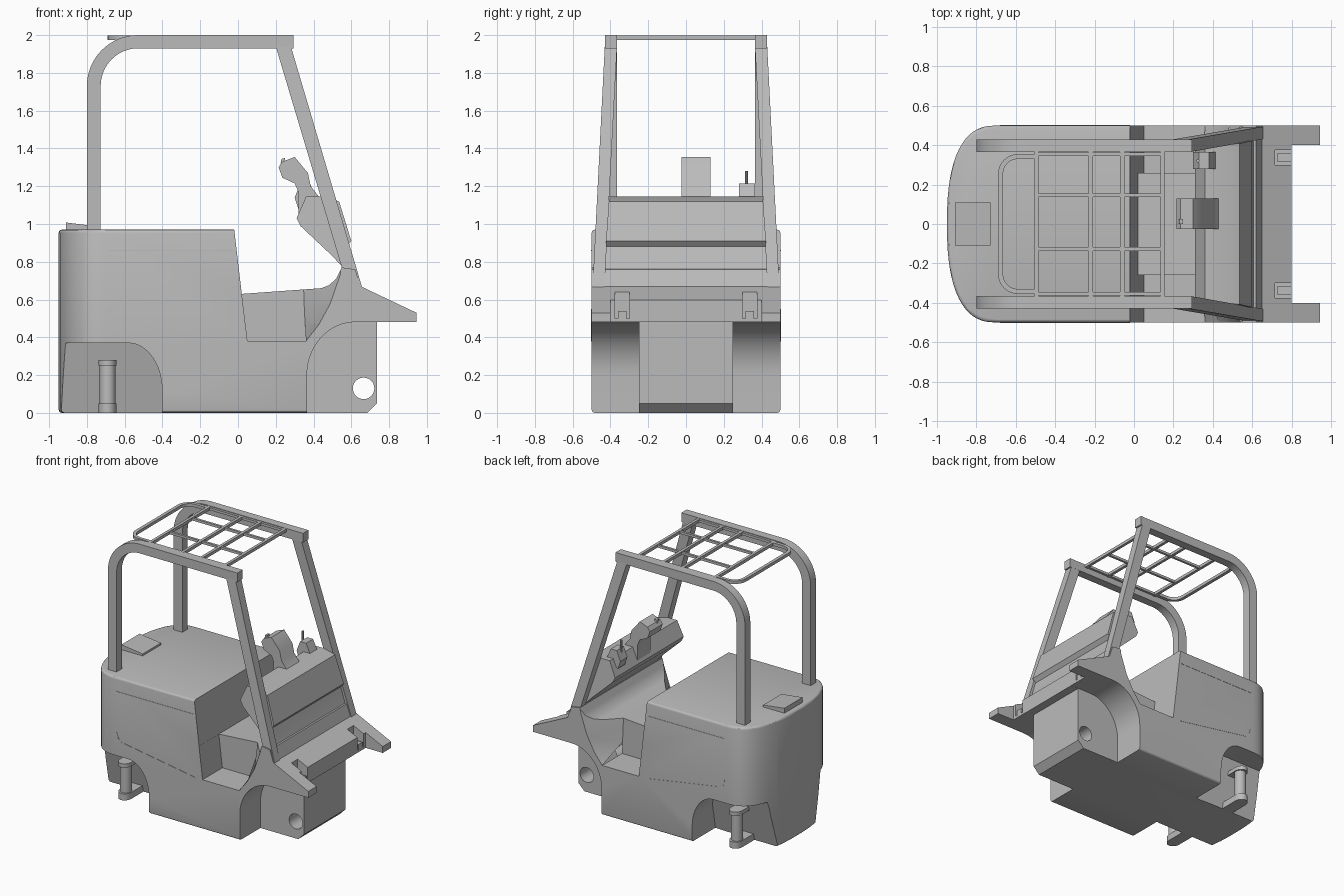
import bpy, bmesh
from math import sin, cos, pi, radians

if "Cube" in bpy.data.objects:
    bpy.data.objects.remove(bpy.data.objects["Cube"])

grey = bpy.data.materials.new("plain_grey")
grey.use_nodes = True
COLOUR = (0.5, 0.5, 0.5, 1)
grey.diffuse_color = COLOUR
grey.node_tree.nodes["Principled BSDF"].inputs["Base Color"].default_value = COLOUR


def loft(name, a, b, smooth=True):
    """Solid between two matching rings of 3D points."""
    bm = bmesh.new()
    va, vb = ([bm.verts.new(p) for p in ring] for ring in (a, b))
    n = len(va)
    bm.faces.new(va)
    bm.faces.new(vb[::-1])
    for i in range(n):
        j = (i + 1) % n
        bm.faces.new((va[i], vb[i], vb[j], va[j]))
    bmesh.ops.recalc_face_normals(bm, faces=bm.faces)
    mesh = bpy.data.meshes.new(name)
    bm.to_mesh(mesh)
    bm.free()
    mesh.materials.append(grey)
    ob = bpy.data.objects.new(name, mesh)
    bpy.context.collection.objects.link(ob)
    if smooth:
        finish(ob)
    return ob


def activate(ob):
    bpy.ops.object.select_all(action='DESELECT')
    ob.select_set(True)
    bpy.context.view_layer.objects.active = ob


def finish(ob):
    activate(ob)
    bpy.ops.object.shade_smooth_by_angle(angle=radians(30))


def side_prism(name, pts, y0, y1, smooth=True):
    return loft(name, [(x, y0, z) for x, z in pts], [(x, y1, z) for x, z in pts], smooth)


def plan_prism(name, pts, z0, z1, smooth=True):
    return loft(name, [(x, y, z0) for x, y in pts], [(x, y, z1) for x, y in pts], smooth)


def box(name, x0, x1, y0, y1, z0, z1, smooth=True):
    return plan_prism(name, [(x0, y0), (x1, y0), (x1, y1), (x0, y1)], z0, z1, smooth)


def arc(cx, cy, rx, ry, a0, a1, n=12):
    return [(cx + rx * cos(radians(a0 + (a1 - a0) * i / n)),
             cy + ry * sin(radians(a0 + (a1 - a0) * i / n))) for i in range(n + 1)]


def boolean(ob, tool, op='DIFFERENCE'):
    activate(ob)
    mod = ob.modifiers.new("cut", 'BOOLEAN')
    mod.operation, mod.object, mod.solver = op, tool, 'EXACT'
    bpy.ops.object.modifier_apply(modifier=mod.name)
    bpy.data.objects.remove(tool)


# Main body: side profile trimmed by a rounded plan with softened rims
body = side_prism("body", [
    (-1, -0.1), (0.63, -0.1), (0.685, 0), (0.735, 0.05), (0.735, 0.48), (0.945, 0.48),
    (0.945, 0.53), (0.65, 0.67), (0.62, 0.76), (0.55, 0.77), (0.52, 0.71),
    (0.48, 0.675), (0.44, 0.66), (0.02, 0.63), (-0.02, 0.97), (-0.02, 1.1), (-1, 1.1)],
    -0.6, 0.6, False)
rear = []
for i in range(33):
    t = pi / 2 - pi * i / 32
    s = sin(t)
    rear.append((-0.7 - 0.25 * max(cos(t), 0) ** 0.8,
                 0.5 * abs(s) ** 0.8 * (1 if s > 0 else -1)))
plan = plan_prism("plan_trim", [(1.2, 0.5)] + rear + [(1.2, -0.5)], 0, 0.97, False)
activate(plan)
bev = plan.modifiers.new("soft", 'BEVEL')
bev.width, bev.segments, bev.angle_limit = 0.018, 3, radians(50)
bpy.ops.object.modifier_apply(modifier=bev.name)
boolean(body, plan, 'INTERSECT')

# Gap between the front fenders and the axle hole
boolean(body, box("gap", 0.8, 1.1, -0.4, 0.4, 0.3, 0.8, False))
boolean(body, side_prism("axle_hole", arc(0.665, 0.13, 0.057, 0.057, 0, 345, 23), -0.7, 0.7, False))

front_arch = [(1.2, -0.1), (0.365, -0.1)] + arc(0.62, 0.2, 0.255, 0.281, 180, 90) + [(1.2, 0.481)]
rear_arch = [(-1.1, -0.1), (-0.402, -0.1)] + arc(-0.58, 0.12, 0.178, 0.25, 0, 90) + [(-1.1, 0.37)]
step_out = [(0.05, 0.38), (0.36, 0.38), (0.43, 0.47), (0.49, 0.58), (0.545, 0.74), (0.545, 0.8), (0.021, 0.8), (0.021, 0.62)]
step_in = [(0.05, 0.38), (0.36, 0.38), (0.355, 0.47), (0.35, 0.58), (0.345, 0.74), (0.345, 0.8), (0.021, 0.8), (0.021, 0.62)]
for s in (1, -1):
    # Wheel wells, foot steps and fender notches
    boolean(body, side_prism("front_well", front_arch, s * 0.25, s * 0.7, False))
    boolean(body, loft("rear_well", [(x, s * (0.2 + 0.33 * max(z, 0)), z) for x, z in rear_arch],
                       [(x, s * 0.7, z) for x, z in rear_arch], False))
    boolean(body, loft("step", [(x, s * 0.26, z) for x, z in step_in],
                       [(x, s * 0.502, z) for x, z in step_out], False))
    boolean(body, box("notch", 0.715, 0.85, s * 0.3, s * 0.375, 0.5, 0.8, False))
finish(body)

# Dashboard cowl, narrowing toward the top
cowl = side_prism("cowl", [
    (0.36, 1.145), (0.44, 1.145), (0.535, 1.12), (0.60, 0.91), (0.575, 0.88), (0.605, 0.77),
    (0.645, 0.66), (0.54, 0.66), (0.555, 0.77), (0.5, 0.83), (0.33, 0.99), (0.31, 1.03)], -1, 1)
for v in cowl.data.vertices:
    v.co.y *= 0.44 - 0.07 * (v.co.z - 0.67)

# Steering console and rear hood latch
side_prism("steering_console", [
    (0.32, 1.03), (0.32, 1.17), (0.30, 1.215), (0.235, 1.245), (0.215, 1.30), (0.235, 1.33),
    (0.30, 1.355), (0.37, 1.27), (0.385, 1.2), (0.44, 1.13), (0.44, 1.03)], -0.025, 0.13)
side_prism("console_knob", [(0.225, 1.32), (0.25, 1.33), (0.25, 1.35), (0.23, 1.345)], 0.0, 0.025)
side_prism("lever_base", [(0.32, 1.08), (0.30, 1.14), (0.33, 1.215), (0.38, 1.215), (0.42, 1.13)], 0.28, 0.365)
plan_prism("lever_stick", arc(0.325, 0.32, 0.008, 0.008, 0, 315, 7), 1.18, 1.28)
side_prism("hood_latch", [(-0.91, 0.95), (-0.91, 1.008), (-0.73, 0.985), (-0.73, 0.95)], -0.11, 0.11)

# Overhead guard: rear post and roof rail in one bent piece, plus raked front post
rail = ([(-0.8, 0.94)] + arc(-0.53, 1.73, 0.27, 0.27, 180, 90, 16) + [(0.295, 2), (0.295, 1.93)]
        + arc(-0.53, 1.73, 0.197, 0.2, 90, 180, 16) + [(-0.727, 0.94)])
for s, tag in ((1, "left"), (-1, "right")):
    side_prism(tag + "_guard_rail", rail, s * 0.365, s * 0.43)

    def quad(x, w, y0, y1, z):
        return [(x, s * y0, z), (x + w, s * y0, z), (x + w, s * y1, z), (x, s * y1, z)]
    loft(tag + "_front_post", quad(0.20, 0.08, 0.365, 0.43, 1.94), quad(0.6, 0.076, 0.435, 0.498, 0.6))

    # Steering knuckle in the rear well
    plan_prism(tag + "_knuckle_pin", arc(-0.69, s * 0.37, 0.042, 0.042, 0, 345, 23), 0.04, 0.27)
    for part, z0, z1 in (("lower", 0, 0.05), ("upper", 0.25, 0.28)):
        ear = [(-0.738, 0.15)] + arc(-0.69, 0.37, 0.048, 0.06, 180, 0, 12) + [(-0.642, 0.15)]
        plan_prism(f"{tag}_knuckle_{part}_ear", [(x, s * y) for x, y in ear], z0, z1)

    # Small hinge blocks in the fender notches, and panel seams
    box(tag + "_hinge", 0.73, 0.8, s * 0.315, s * 0.36, 0.49, 0.54)
    side_prism(tag + "_upper_seam", [(-0.68, 0.857), (-0.03, 0.857), (-0.03, 0.863), (-0.68, 0.863)],
               s * 0.499, s * 0.502)
    side_prism(tag + "_lower_seam", [(-0.68, 0.55), (-0.665, 0.5), (-0.63, 0.477), (-0.02, 0.377),
                                     (-0.02, 0.383), (-0.63, 0.483), (-0.66, 0.505), (-0.675, 0.55)],
               s * 0.499, s * 0.502)

# Roof grille
for i, x in enumerate((-0.495, -0.22, -0.06, 0.145)):
    box(f"roof_cross_bar_{i}", x - 0.011, x + 0.011, -0.38, 0.38, 1.975, 1.998)
for i, y in enumerate((-0.355, -0.127, 0.147, 0.355)):
    box(f"roof_long_bar_{i}", -0.5, 0.15, y - 0.009, y + 0.009, 1.977, 1.996)
outer = arc(-0.59, 0.255, 0.1, 0.1, 90, 180, 8)
inner = arc(-0.59, 0.255, 0.075, 0.075, 90, 180, 8)


def half_loop(pts):
    side = [(-0.49, pts[0][1])] + pts
    return side + [(x, -y) for x, y in reversed(side)]


plan_prism("rear_roof_loop", half_loop(outer) + half_loop(inner)[::-1], 1.975, 1.998)
bpy.ops.object.select_all(action='DESELECT')
